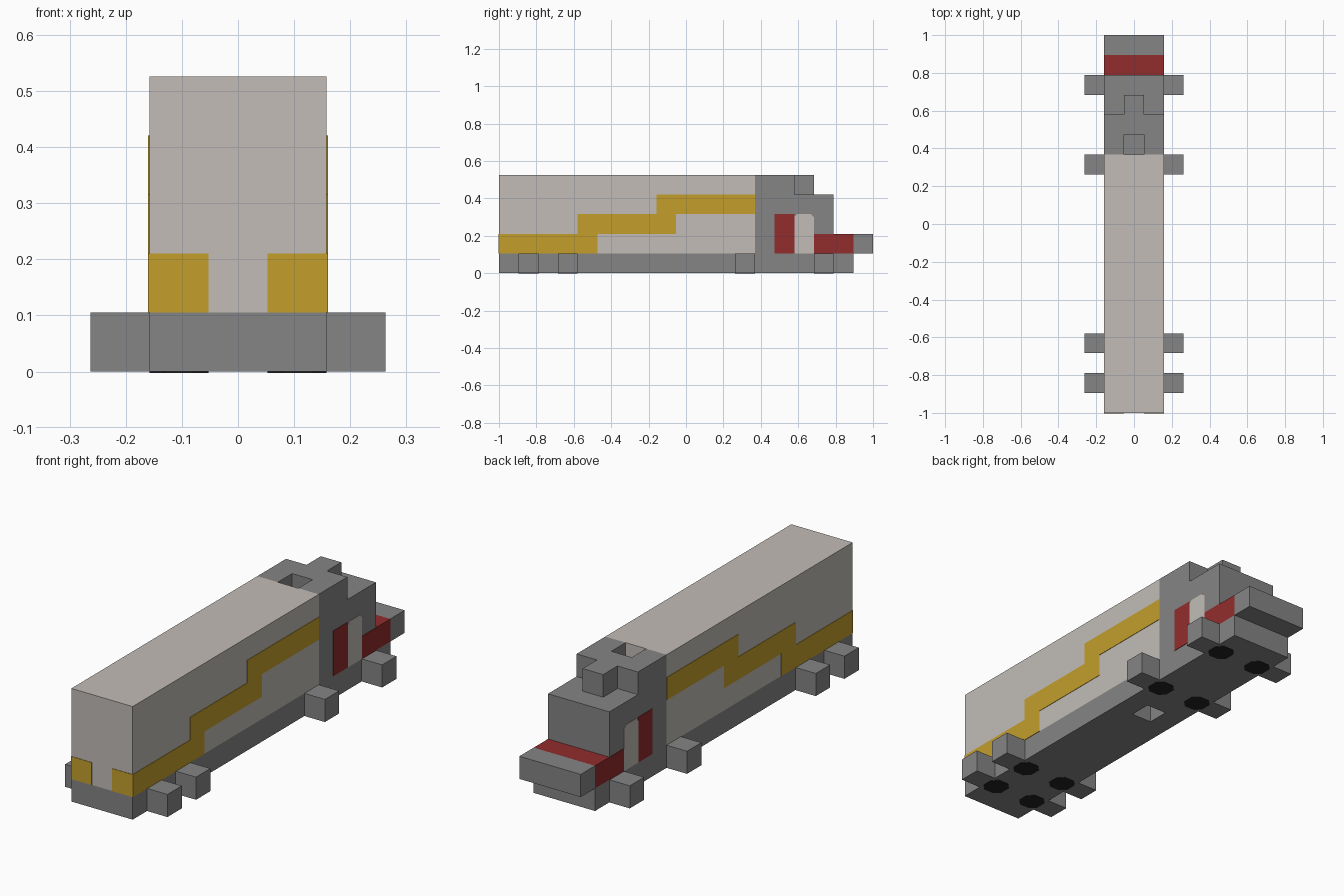
import bpy
import bmesh
from mathutils import Vector

U = 2 / 19          # one block
HALF = 1.5          # half the body width, in blocks
SKIN = 0.02         # thickness of painted plates, in blocks

cube = bpy.data.objects.get("Cube")
if cube:
    bpy.data.objects.remove(cube, do_unlink=True)


def material(name, hex_code):
    def linear(v):
        return v / 12.92 if v <= 0.04045 else ((v + 0.055) / 1.055) ** 2.4
    rgb = [linear(int(hex_code[i:i + 2], 16) / 255) for i in (0, 2, 4)]
    mat = bpy.data.materials.new(name)
    mat.use_nodes = True
    mat.diffuse_color = (*rgb, 1)
    bsdf = mat.node_tree.nodes["Principled BSDF"]
    bsdf.inputs["Base Color"].default_value = (*rgb, 1)
    bsdf.inputs["Roughness"].default_value = 0.8
    return mat


GREY = material("grey", "858585")
CREAM = material("warm light grey", "c2bcb7")
GOLD = material("gold", "c39f2c")
RED = material("red", "922c2c")
BLACK = material("black", "222222")


def finish(name, bm, mat):
    """Turn block coordinates into a centred object."""
    bmesh.ops.recalc_face_normals(bm, faces=bm.faces[:])
    for v in bm.verts:
        v.co = Vector((v.co.x, v.co.y - 9.5, v.co.z)) * U
    mesh = bpy.data.meshes.new(name)
    bm.to_mesh(mesh)
    bm.free()
    mesh.materials.append(mat)
    obj = bpy.data.objects.new(name, mesh)
    bpy.context.collection.objects.link(obj)
    return obj


def prism(name, points, axis, low, high, mat):
    """Extrude a flat profile along one axis (0 = x, 1 = y, 2 = z)."""
    bm = bmesh.new()
    verts = []
    for point in points:
        co = list(point)
        co.insert(axis, low)
        verts.append(bm.verts.new(co))
    face = bm.faces.new(verts)
    out = bmesh.ops.extrude_face_region(bm, geom=[face])
    move = Vector((0, 0, 0))
    move[axis] = high - low
    moved = [g for g in out["geom"] if isinstance(g, bmesh.types.BMVert)]
    bmesh.ops.translate(bm, verts=moved, vec=move)
    return finish(name, bm, mat)


def rect(a0, a1, b0, b1):
    return [(a0, b0), (a1, b0), (a1, b1), (a0, b1)]


def box(name, x, y, z, mat):
    return prism(name, rect(*x, *y), 2, *z, mat)


# Chassis slab with one square pocket in its underside
bm = bmesh.new()
bmesh.ops.create_grid(bm, x_segments=3, y_segments=18, size=0.5)
for v in bm.verts:
    v.co = Vector((v.co.x * 3, v.co.y * 18 + 9, 0))
pocket = [f for f in bm.faces
          if (f.calc_center_median() - Vector((0, 10.5, 0))).length < 0.1]
bmesh.ops.delete(bm, geom=pocket, context="FACES")
out = bmesh.ops.extrude_face_region(bm, geom=bm.faces[:])
bmesh.ops.translate(bm, vec=(0, 0, 1), verts=[
    g for g in out["geom"] if isinstance(g, bmesh.types.BMVert)])
finish("chassis", bm, GREY)

# Trailer and cab
WIDE = (-HALF, HALF)
box("trailer_body", WIDE, (0, 13), (1, 5), CREAM)
box("cab_body", WIDE, (13, 17), (1, 4), GREY)
half_roof = [(0.5, 13), (HALF, 13), (HALF, 15), (0.5, 15), (0.5, 16)]
roof = [(0.5, 14)] + half_roof
roof += [(-x, y) for x, y in reversed(half_roof)] + [(-0.5, 14)]
prism("cab_roof", roof, 2, 4, 5, GREY)
box("hood", WIDE, (17, 18), (1, 2), RED)
box("bumper", WIDE, (18, 19), (1, 2), GREY)

# Painted shapes on the sides
stripe = [(0, 1), (5, 1), (5, 2), (9, 2), (9, 3), (13, 3),
          (13, 4), (8, 4), (8, 3), (4, 3), (4, 2), (0, 2)]
window = [(15, 1), (16, 1), (16, 2.85), (15.85, 3), (15.15, 3), (15, 2.85)]
for side, s in (("left", 1), ("right", -1)):
    skin = (1, s * HALF - SKIN, s * HALF + SKIN)
    prism(f"{side}_stripe", stripe, 0, *skin[1:], GOLD)
    prism(f"{side}_door_panel", rect(14, 15, 1, 3), 0, *skin[1:], RED)
    prism(f"{side}_window", window, 0, *skin[1:], CREAM)
    prism(f"{side}_fender", rect(16, 17, 1, 2), 0, *skin[1:], RED)
    near, far = sorted((s * 0.5, s * HALF))
    box(f"{side}_end_stripe", (near, far), (-SKIN, SKIN), (1, 2), GOLD)

    # Wheels, each with a dark axle pad under the chassis
    for i, y in enumerate((1, 3, 12, 16)):
        near, far = sorted((s * HALF, s * (HALF + 1)))
        box(f"{side}_wheel_{i + 1}", (near, far), (y, y + 1), (0, 1), GREY)
        pad = [(s + a, y + 0.5 + b) for a, b in (
            (0.5, 0.25), (0.25, 0.5), (-0.25, 0.5), (-0.5, 0.25),
            (-0.5, -0.25), (-0.25, -0.5), (0.25, -0.5), (0.5, -0.25))]
        prism(f"{side}_axle_pad_{i + 1}", pad, 2, -SKIN, SKIN, BLACK)
